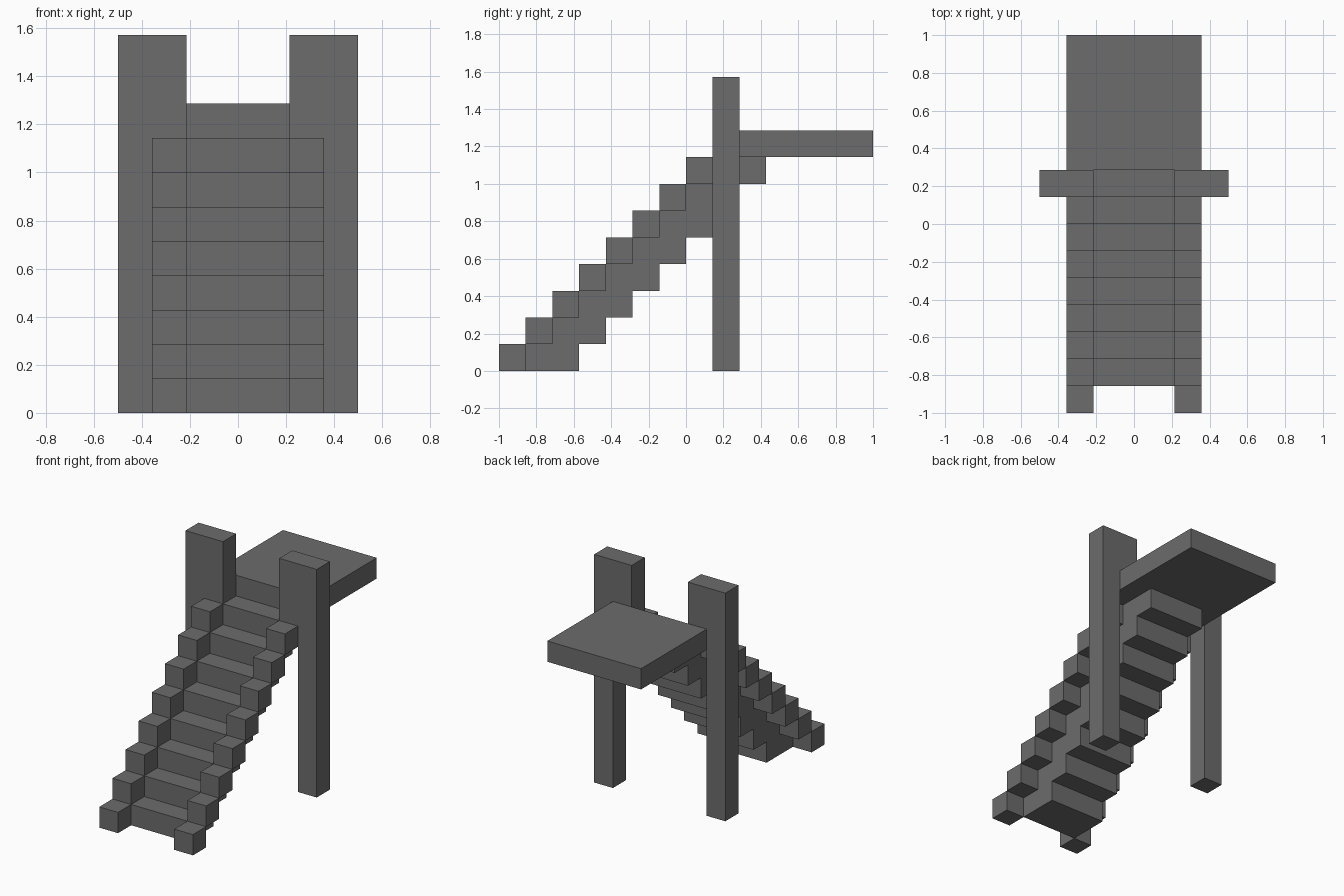
import bpy
import bmesh
from mathutils import Vector

U = 1 / 7        # one block
STEPS = 8

cube = bpy.data.objects.get("Cube")
if cube:
    bpy.data.objects.remove(cube, do_unlink=True)

stone = bpy.data.materials.new("dark_grey_stone")
stone.use_nodes = True
colour = (0.15, 0.15, 0.15, 1)
stone.diffuse_color = colour
stone.node_tree.nodes["Principled BSDF"].inputs["Base Color"].default_value = colour


def prism(name, outline, depth, mirror=False):
    """Extrude a closed outline (in block units) along a depth vector."""
    bm = bmesh.new()
    face = bm.faces.new([bm.verts.new(Vector(p) * U) for p in outline])
    grown = bmesh.ops.extrude_face_region(bm, geom=[face], use_keep_orig=True)
    verts = [g for g in grown["geom"] if isinstance(g, bmesh.types.BMVert)]
    bmesh.ops.translate(bm, vec=Vector(depth) * U, verts=verts)
    bmesh.ops.recalc_face_normals(bm, faces=bm.faces)
    mesh = bpy.data.meshes.new(name)
    bm.to_mesh(mesh)
    bm.free()
    mesh.materials.append(stone)
    obj = bpy.data.objects.new(name, mesh)
    bpy.context.collection.objects.link(obj)
    if mirror:
        mod = obj.modifiers.new("mirror", "MIRROR")
        mod.use_axis[0] = True
        mod.use_mirror_merge = False
    return obj


def box(name, x, y, z, mirror=False):
    base = [(x[0], y[0], z[0]), (x[1], y[0], z[0]),
            (x[1], y[1], z[0]), (x[0], y[1], z[0])]
    return prism(name, base, (0, 0, z[1] - z[0]), mirror)


# Stepped flight, two blocks deep per tread
flight = []
for i in range(STEPS):
    flight += [(-1.5, i - 6, i), (-1.5, i - 6, i + 1)]
for i in reversed(range(STEPS)):
    flight += [(-1.5, i - 4, i + 1), (-1.5, i - 4, i)]
prism("stair_flight", flight, (3, 0, 0))

# Curb blocks down both sides of the flight
for i in range(STEPS):
    box(f"curb_block_{i + 1}", (1.5, 2.5), (i - 7, i - 6), (i, i + 1), mirror=True)

# Gate posts: slim legs that widen inward above the curbs
post = [(2.5, 1, 0), (3.5, 1, 0), (3.5, 1, 11),
        (1.5, 1, 11), (1.5, 1, 8), (2.5, 1, 8)]
prism("gate_posts", post, (0, 1, 0), mirror=True)

# Landing behind the posts
box("landing_platform", (-2.5, 2.5), (2, 7), (8, 9))
